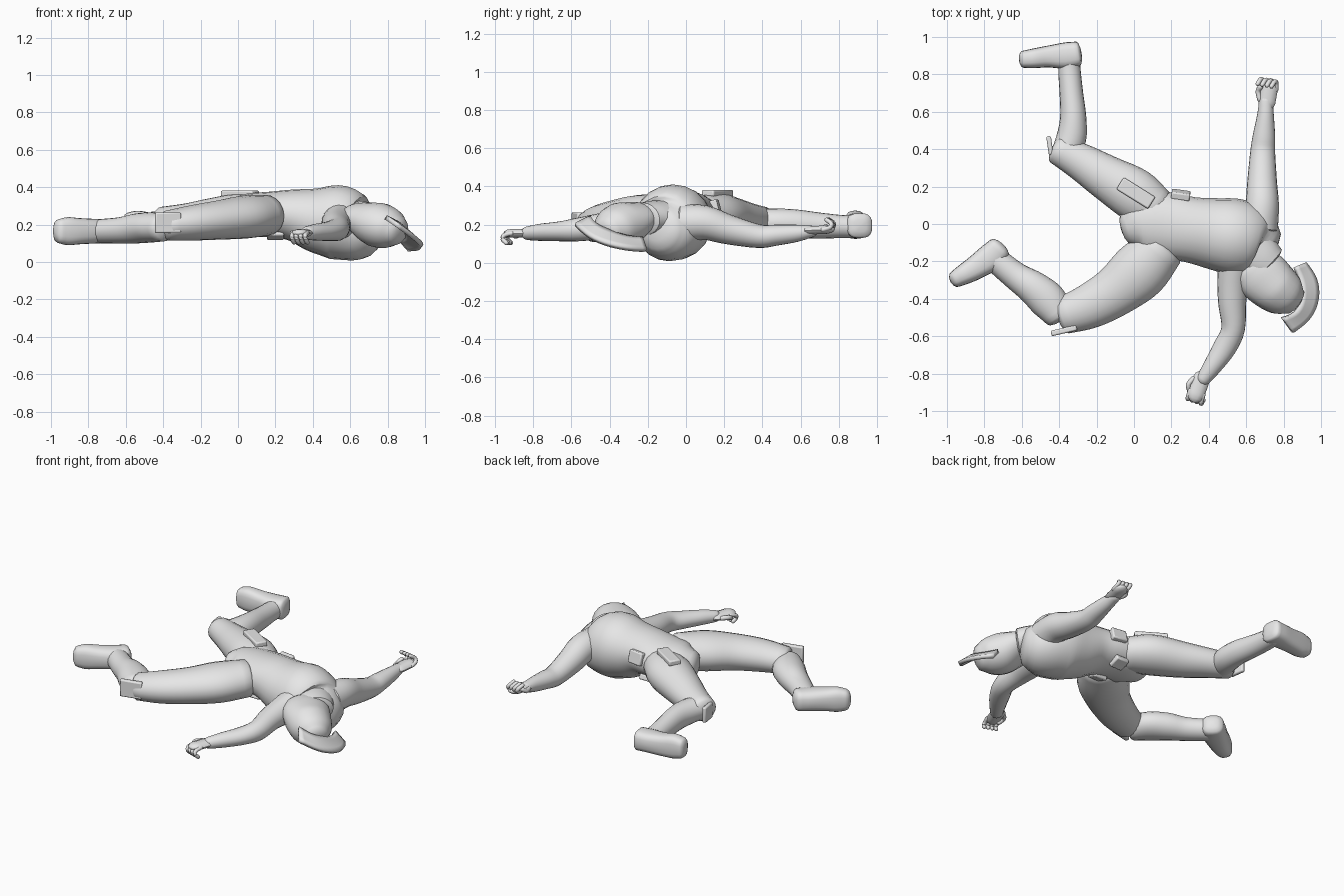
import bpy
from math import sin, cos, pi, radians
from mathutils import Vector

if "Cube" in bpy.data.objects:
    bpy.data.objects.remove(bpy.data.objects["Cube"], do_unlink=True)

# One plain material for the whole figure
grey = bpy.data.materials.new("plain_grey")
grey.use_nodes = True
grey.diffuse_color = (0.8, 0.8, 0.8, 1)
grey.node_tree.nodes["Principled BSDF"].inputs["Base Color"].default_value = grey.diffuse_color


def finish(obj, angle=45):
    obj.data.materials.append(grey)
    bpy.ops.object.select_all(action="DESELECT")
    obj.select_set(True)
    bpy.context.view_layer.objects.active = obj
    bpy.ops.object.shade_smooth_by_angle(angle=radians(angle))
    return obj


def add_mesh(name, verts, faces):
    mesh = bpy.data.meshes.new(name)
    mesh.from_pydata(verts, [], faces)
    obj = bpy.data.objects.new(name, mesh)
    bpy.context.collection.objects.link(obj)
    return obj


def blend(a, b, c, d, t):
    """Smooth curve from b to c with neighbours a and d."""
    return b + 0.5 * t * (c - a + t * (2 * a - 5 * b + 4 * c - d + t * (3 * (b - c) + d - a)))


def loft(name, stations, dome=0.03, boxy=1.0, sides=20, steps=4):
    """Skin elliptical rings (x, y, z, half width, half height) with domed ends."""
    key = [Vector(s) for s in stations]
    key = [key[0] * 2 - key[1]] + key + [key[-1] * 2 - key[-2]]
    rows = []
    for i in range(1, len(key) - 2):
        rows += [blend(*key[i - 1:i + 3], k / steps) for k in range(steps)]
    rows.append(key[-2])
    centres = [Vector(r[:3]) for r in rows]
    sizes = [(r[3], r[4]) for r in rows]
    n = len(rows)
    rings = []
    for i in range(n):
        along = (centres[min(i + 1, n - 1)] - centres[max(i - 1, 0)]).normalized()
        rings.append((centres[i], along, *sizes[i]))

    def cap(ring, sign):
        c, along, w, h = ring
        return [(c + along * sign * dome * sin(a), along, w * cos(a), h * cos(a))
                for a in (pi / 6, pi / 3, pi * 0.46)]

    rings = cap(rings[0], -1)[::-1] + rings + cap(rings[-1], 1)
    verts, faces = [], []
    for c, along, w, h in rings:
        side = along.cross(Vector((0, 0, 1))).normalized()
        up = side.cross(along)
        for k in range(sides):
            u, v = cos(2 * pi * k / sides), sin(2 * pi * k / sides)
            u = abs(u) ** boxy * (1 if u > 0 else -1)
            v = abs(v) ** boxy * (1 if v > 0 else -1)
            verts.append(c + side * u * w + up * v * h)
    for i in range(len(rings) - 1):
        for k in range(sides):
            m = (k + 1) % sides
            faces.append([i * sides + k, i * sides + m, (i + 1) * sides + m, (i + 1) * sides + k])
    last = (len(rings) - 1) * sides
    faces += [list(range(sides))[::-1], list(range(last, last + sides))]
    return finish(add_mesh(name, verts, faces))


def plate(name, centre, size, turn=0, tilt=0):
    """Softly bevelled box for pockets and pads."""
    bpy.ops.mesh.primitive_cube_add(size=1, location=centre,
                                    rotation=(radians(tilt), 0, radians(turn)))
    obj = bpy.context.object
    obj.name = name
    obj.scale = size
    bpy.ops.object.transform_apply(location=False, rotation=False, scale=True)
    bevel = obj.modifiers.new("soft_edges", "BEVEL")
    bevel.width, bevel.segments = 0.008, 2
    return finish(obj)


# Torso, lying face down and bending towards the head
loft("torso", [
    (-.03, -.02, .245, .1, .09), (.05, 0, .25, .17, .115), (.18, -.01, .255, .18, .122),
    (.3, -.03, .25, .175, .14), (.42, -.05, .225, .19, .175), (.54, -.07, .21, .205, .2),
    (.64, -.1, .175, .185, .17), (.71, -.14, .175, .13, .12)], dome=0.04)

# Thighs overlap the shins at the knee like trouser hems
loft("left_thigh", [
    (.12, .07, .25, .12, .1), (0, .16, .25, .14, .115), (-.15, .25, .235, .12, .105),
    (-.28, .33, .225, .1, .088), (-.41, .4, .22, .08, .075)])
loft("right_thigh", [
    (.15, -.12, .25, .13, .11), (.03, -.25, .24, .155, .115), (-.1, -.36, .225, .135, .105),
    (-.24, -.44, .21, .12, .095), (-.38, -.49, .195, .1, .08)])
loft("left_shin", [
    (-.37, .37, .215, .075, .07), (-.335, .46, .21, .08, .075), (-.325, .57, .205, .07, .075),
    (-.335, .7, .195, .063, .068), (-.345, .82, .19, .06, .06), (-.345, .9, .19, .055, .06)])
loft("right_shin", [
    (-.4, -.49, .185, .08, .075), (-.46, -.41, .185, .1, .08), (-.54, -.34, .18, .09, .08),
    (-.63, -.28, .17, .075, .07), (-.73, -.2, .165, .068, .065), (-.77, -.17, .165, .06, .06)])

# Boots
loft("left_boot", [
    (-.3, .91, .195, .066, .065), (-.37, .9, .195, .07, .064), (-.46, .895, .195, .058, .068),
    (-.54, .885, .2, .052, .074), (-.595, .88, .2, .045, .062)], dome=0.02, boxy=0.7)
loft("right_boot", [
    (-.72, -.13, .165, .066, .065), (-.77, -.18, .165, .074, .066), (-.85, -.235, .165, .064, .07),
    (-.91, -.27, .165, .055, .075), (-.955, -.295, .165, .045, .065)], dome=0.03, boxy=0.75)

# Arms
loft("left_arm", [
    (.67, -.02, .21, .1, .1), (.685, .1, .21, .09, .09), (.685, .22, .175, .08, .078),
    (.688, .38, .14, .067, .062), (.695, .47, .145, .06, .055), (.703, .58, .155, .045, .045),
    (.705, .66, .165, .036, .03)])
loft("right_arm", [
    (.55, -.18, .22, .1, .1), (.53, -.3, .205, .085, .085), (.525, -.42, .195, .075, .07),
    (.53, -.56, .175, .063, .062), (.485, -.66, .165, .062, .052), (.42, -.76, .16, .05, .045),
    (.37, -.83, .155, .038, .036)])


# Hands: a flat palm, four curling fingers and a thumb
def hand(name, wrist, aim, curl, thumb_side):
    wrist, aim, curl = Vector(wrist), Vector(aim).normalized(), Vector(curl)
    side = aim.cross(Vector((0, 0, 1))).normalized()

    def tube(part, points, radius, flat=1):
        loft(name + part, [(*p, radius, radius * flat) for p in points],
             dome=radius, sides=10, steps=3)

    tube("_palm", [wrist, wrist + aim * .04, wrist + aim * .085], .046, .5)
    for i in range(4):
        base = wrist + aim * .075 + side * (i - 1.5) * .025
        tube("_finger_%d" % i, [base, base + aim * .04 + curl * .2,
                                base + aim * .05 + curl * .6, base + aim * .03 + curl], .012)
    base = wrist + side * thumb_side * .04 + aim * .01
    tube("_thumb", [base, base + aim * .04 + side * thumb_side * .016,
                    base + aim * .07 + curl * .3], .014)


hand("left_hand", (.71, .65, .17), (.18, 1, .05), (-.03, -.01, .05), -1)
hand("right_hand", (.36, -.83, .155), (-.35, -1, 0), (.01, 0, -.05), 1)

# Collar, head and peaked cap
loft("collar", [
    (.62, -.12, .23, .13, .1), (.67, -.18, .235, .125, .09), (.71, -.22, .23, .115, .085)], dome=0.015)
loft("head", [
    (.63, -.22, .245, .115, .07), (.68, -.27, .23, .142, .092), (.745, -.33, .2, .138, .12),
    (.81, -.38, .18, .12, .108), (.85, -.41, .165, .085, .08)], dome=0.035)
inner = [(.79, -.5, .24), (.87, -.48, .2), (.9, -.39, .16), (.89, -.3, .13), (.86, -.23, .13)]
outer = [(.85, -.58, .2), (.945, -.51, .13), (.99, -.4, .09), (.98, -.29, .07), (.915, -.21, .065)]
brim = add_mesh("cap_brim", inner + outer, [(i, i + 1, i + 6, i + 5) for i in range(4)])
curve = brim.modifiers.new("curve", "SUBSURF")
curve.levels = curve.render_levels = 2
for corner in (0, 4, 5, 9):
    crease = brim.data.attributes.get("crease_vert") or \
        brim.data.attributes.new("crease_vert", "FLOAT", "POINT")
    crease.data[corner].value = 1
thick = brim.modifiers.new("thickness", "SOLIDIFY")
thick.thickness, thick.offset = 0.025, 0
finish(brim)

# Pockets, pouches and knee pads
plate("thigh_holster", (.01, .165, .365), (.2, .075, .035), -32)
plate("hip_pouch", (.25, .155, .29), (.1, .04, .08), -8, 15)
plate("belt_pouch_left", (.2, .1, .15), (.09, .08, .035), 0, 20)
plate("belt_pouch_right", (.2, -.1, .145), (.09, .08, .035), 0, -20)
plate("right_knee_pad", (-.375, -.57, .21), (.14, .03, .11), 13)
plate("left_knee_pad", (-.45, .42, .22), (.025, .1, .1), 8)
